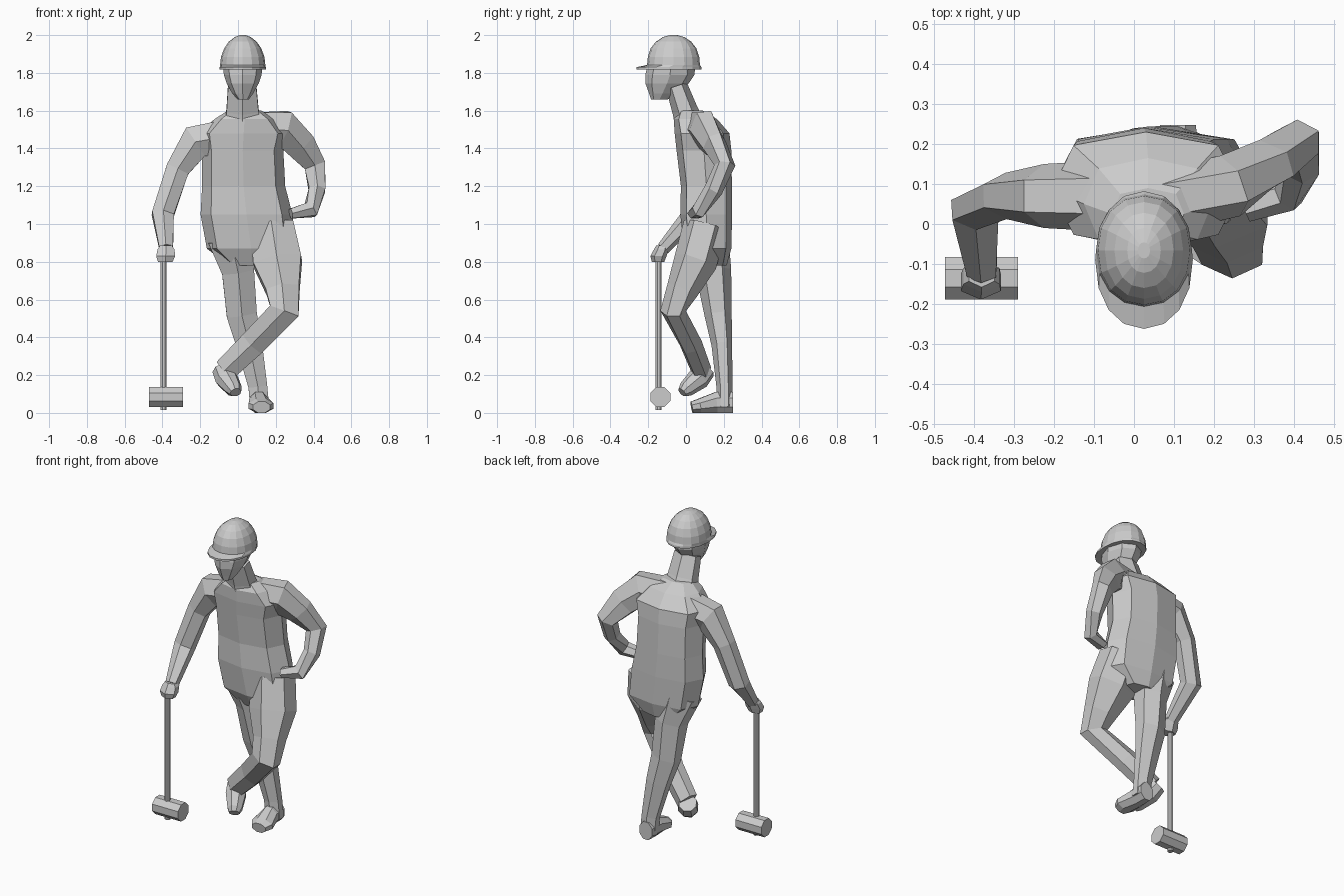
import bpy, bmesh
from math import sin, cos, pi
from mathutils import Vector


def loft(name, rings, n=6, ref=(0, 1, 0), flat=False, box=1.0, turn=0.5):
    """Skin polygon rings (x, y, z, half width, half depth) along a path."""
    bm = bmesh.new()
    pts = [Vector(r[:3]) for r in rings]
    angs = [2 * pi * (k + turn) / n for k in range(n)]
    cs = [abs(cos(a)) ** box * (1 if cos(a) > 0 else -1) for a in angs]
    sn = [abs(sin(a)) ** box * (1 if sin(a) > 0 else -1) for a in angs]
    mc, ms = max(map(abs, cs)), max(map(abs, sn))
    loops = []
    for i, r in enumerate(rings):
        if flat:
            u, v = Vector((1, 0, 0)), Vector((0, 1, 0))
        else:
            t = Vector()
            if i > 0:
                t += (pts[i] - pts[i - 1]).normalized()
            if i < len(pts) - 1:
                t += (pts[i + 1] - pts[i]).normalized()
            t.normalize()
            u = Vector(ref).cross(t).normalized()
            v = t.cross(u)
        loops.append([bm.verts.new(pts[i] + u * r[3] * c / mc + v * r[4] * s / ms)
                      for c, s in zip(cs, sn)])
    for a, b in zip(loops, loops[1:]):
        for k in range(n):
            j = (k + 1) % n
            bm.faces.new((a[k], a[j], b[j], b[k]))
    bm.faces.new(loops[0])
    bm.faces.new(loops[-1])
    bmesh.ops.recalc_face_normals(bm, faces=bm.faces)
    me = bpy.data.meshes.new(name)
    bm.to_mesh(me)
    bm.free()
    ob = bpy.data.objects.new(name, me)
    bpy.context.collection.objects.link(ob)
    return ob


# Torso
torso = loft("body", [
    (0.07, 0.125, 0.78, 0.12, 0.09), (0.07, 0.115, 0.87, 0.235, 0.125),
    (0.045, 0.107, 1.05, 0.243, 0.137), (0.03, 0.108, 1.2, 0.22, 0.135),
    (0.025, 0.095, 1.39, 0.215, 0.145), (0.03, 0.085, 1.48, 0.235, 0.145),
    (0.035, 0.05, 1.555, 0.16, 0.115), (0.035, 0.025, 1.6, 0.09, 0.065)],
    n=8, flat=True, box=0.75, turn=0)

# Neck
neck = loft("neck", [(0.025, 0.03, 1.5, 0.1, 0.085), (0.024, -0.005, 1.6, 0.085, 0.068),
                     (0.022, -0.05, 1.73, 0.075, 0.058)])

# Arm leaning on the hammer
lean_arm = loft("leaning_arm", [
    (-0.05, 0.07, 1.465, 0.09, 0.09), (-0.225, 0.07, 1.435, 0.09, 0.08),
    (-0.32, 0.07, 1.29, 0.062, 0.058), (-0.398, 0.035, 1.05, 0.058, 0.055),
    (-0.38, -0.12, 0.87, 0.036, 0.036)])

# Arm with hand on hip
hip_arm = loft("hip_arm", [
    (0.08, 0.06, 1.5, 0.09, 0.08), (0.24, 0.095, 1.505, 0.095, 0.08),
    (0.33, 0.15, 1.42, 0.08, 0.065), (0.408, 0.205, 1.31, 0.057, 0.056),
    (0.418, 0.145, 1.18, 0.043, 0.05), (0.385, 0.07, 1.075, 0.042, 0.04),
    (0.28, 0.045, 1.055, 0.026, 0.04)])

# Straight supporting leg
stand_leg = loft("standing_leg", [
    (-0.04, 0.115, 0.93, 0.12, 0.11), (0.0, 0.145, 0.75, 0.085, 0.095),
    (0.02, 0.17, 0.52, 0.08, 0.072), (0.06, 0.19, 0.36, 0.068, 0.055),
    (0.105, 0.203, 0.14, 0.05, 0.042), (0.115, 0.205, 0.03, 0.05, 0.042)])

# Bent crossing leg
cross_leg = loft("crossing_leg", [
    (0.18, 0.1, 0.99, 0.115, 0.115), (0.21, 0.05, 0.8, 0.128, 0.115),
    (0.237, -0.02, 0.65, 0.088, 0.085), (0.245, -0.068, 0.54, 0.08, 0.068),
    (0.08, 0.025, 0.37, 0.07, 0.06), (-0.065, 0.08, 0.23, 0.062, 0.055)])

# Feet
stand_foot = loft("standing_foot", [
    (0.11, 0.248, 0.055, 0.045, 0.055), (0.11, 0.16, 0.055, 0.05, 0.055),
    (0.122, 0.07, 0.037, 0.066, 0.037), (0.125, 0.03, 0.03, 0.045, 0.03)],
    n=8, ref=(0, 0, 1))
cross_foot = loft("crossing_foot", [
    (-0.085, 0.105, 0.23, 0.05, 0.05), (-0.06, 0.065, 0.18, 0.058, 0.055),
    (-0.022, 0.0, 0.125, 0.042, 0.04), (-0.012, -0.02, 0.108, 0.03, 0.025)],
    n=8, ref=(0, 0, 1))

# Merge the body into one skin
for part in (neck, lean_arm, hip_arm, stand_leg, cross_leg, stand_foot, cross_foot):
    mod = torso.modifiers.new("merge", 'BOOLEAN')
    mod.operation, mod.solver, mod.object = 'UNION', 'EXACT', part
    bpy.context.view_layer.objects.active = torso
    bpy.ops.object.modifier_apply(modifier=mod.name)
    bpy.data.objects.remove(part)

# Hand gripping the shaft
loft("gripping_hand", [
    (-0.385, -0.148, 0.798, 0.038, 0.032), (-0.383, -0.146, 0.83, 0.05, 0.043),
    (-0.381, -0.13, 0.865, 0.045, 0.04), (-0.381, -0.128, 0.885, 0.032, 0.03)], flat=True)

# Head
loft("head", [
    (0.028, -0.14, 1.66, 0.03, 0.045), (0.025, -0.125, 1.69, 0.055, 0.07),
    (0.025, -0.1, 1.745, 0.085, 0.115), (0.025, -0.085, 1.79, 0.1, 0.13),
    (0.025, -0.075, 1.86, 0.105, 0.125)], n=8, flat=True, turn=0)

# Hard hat with brim
loft("hard_hat", [
    (0.025, -0.09, 1.818, 0.122, 0.172), (0.025, -0.09, 1.83, 0.122, 0.172),
    (0.025, -0.066, 1.842, 0.12, 0.14), (0.025, -0.066, 1.885, 0.115, 0.136),
    (0.025, -0.066, 1.93, 0.098, 0.121), (0.025, -0.066, 1.965, 0.074, 0.094),
    (0.025, -0.066, 1.99, 0.042, 0.056), (0.025, -0.066, 2.0, 0.015, 0.02)],
    n=16, flat=True, box=0.93, turn=0)

# Sledgehammer
loft("hammer_shaft", [(-0.394, -0.145, 0.016, 0.016, 0.016),
                      (-0.394, -0.145, 0.84, 0.016, 0.016)], n=8, flat=True)
loft("hammer_head", [(-0.472, -0.136, 0.084, 0.053, 0.053),
                     (-0.29, -0.136, 0.084, 0.053, 0.053)], n=8)
